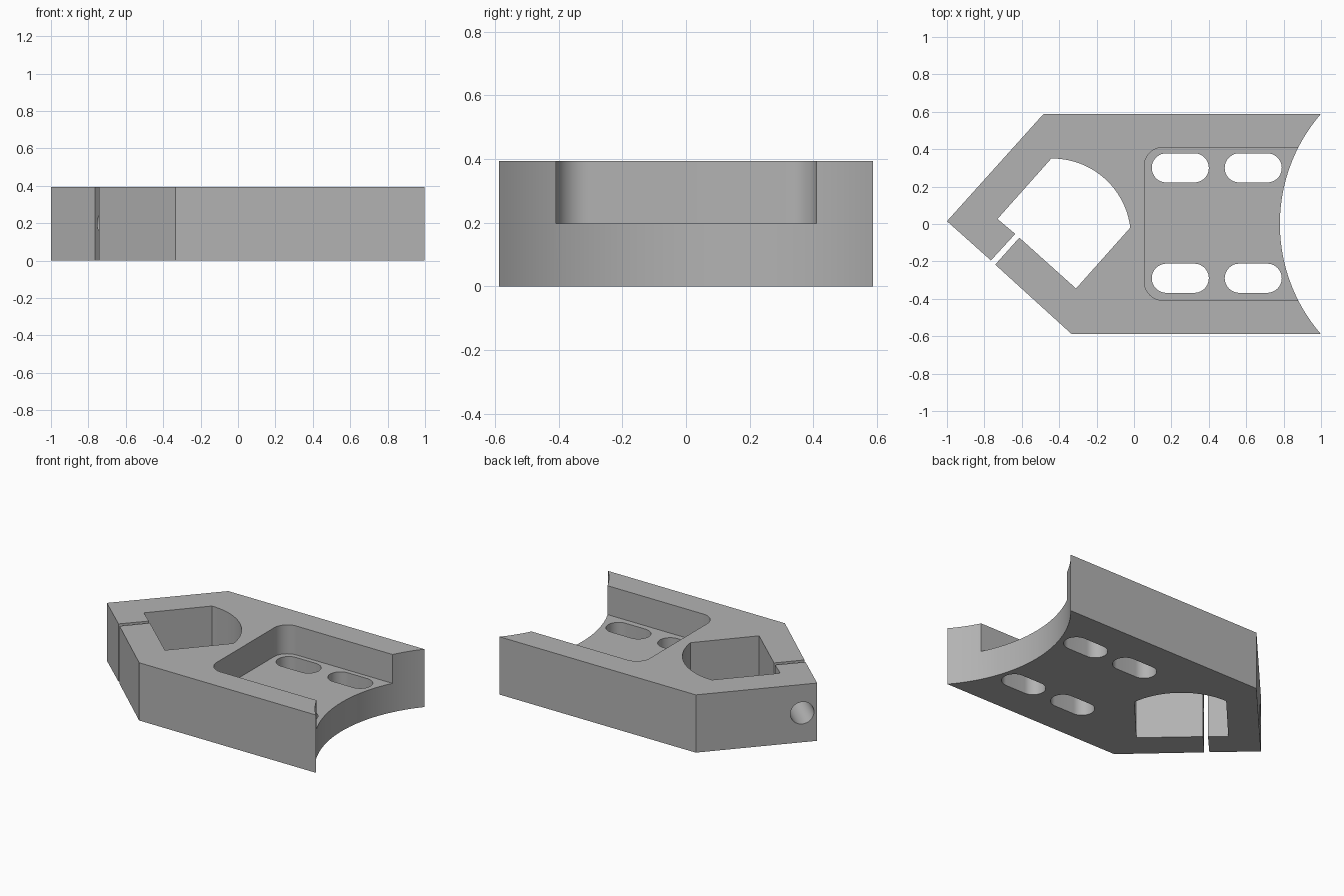
import bpy, bmesh
from math import cos, sin, radians, pi
from mathutils import Vector

if "Cube" in bpy.data.objects:
    bpy.data.objects.remove(bpy.data.objects["Cube"], do_unlink=True)

HEIGHT = 0.394
FLOOR = 0.197

grey = bpy.data.materials.new("plain grey")
grey.use_nodes = True
grey.diffuse_color = (0.45, 0.45, 0.45, 1)
grey.node_tree.nodes["Principled BSDF"].inputs["Base Color"].default_value = (0.45, 0.45, 0.45, 1)


def arc(cx, cy, r, start, end, steps):
    """Points on an arc, angles in degrees."""
    angles = [radians(start + (end - start) * i / steps) for i in range(steps + 1)]
    return [(cx + r * cos(a), cy + r * sin(a)) for a in angles]


def prism(name, points, low, high):
    """Extrude a closed outline from low to high."""
    bm = bmesh.new()
    base = bm.faces.new([bm.verts.new((x, y, low)) for x, y in points])
    top = bmesh.ops.extrude_face_region(bm, geom=[base])["geom"]
    bmesh.ops.translate(bm, vec=(0, 0, high - low),
                        verts=[v for v in top if isinstance(v, bmesh.types.BMVert)])
    bmesh.ops.recalc_face_normals(bm, faces=bm.faces)
    mesh = bpy.data.meshes.new(name)
    bm.to_mesh(mesh)
    bm.free()
    obj = bpy.data.objects.new(name, mesh)
    bpy.context.collection.objects.link(obj)
    mesh.materials.append(grey)
    return obj


def rounded_box(x0, x1, y0, y1, r):
    """Outline of a rectangle with round corners."""
    return (arc(x1 - r, y1 - r, r, 0, 90, 12) + arc(x0 + r, y1 - r, r, 90, 180, 12)
            + arc(x0 + r, y0 + r, r, 180, 270, 12) + arc(x1 - r, y0 + r, r, 270, 360, 12))


def cut(body, cutter):
    """Subtract the cutter from the body and discard it."""
    mod = body.modifiers.new("cut", "BOOLEAN")
    mod.operation = "DIFFERENCE"
    mod.solver = "EXACT"
    mod.object = cutter
    bpy.context.view_layer.objects.active = body
    bpy.ops.object.modifier_apply(modifier=mod.name)
    bpy.data.objects.remove(cutter, do_unlink=True)


# Clamp body: outer edge with concave end, then the split and inner opening
outline = [(-0.765, -0.195), (-1, 0.015), (-0.485, 0.587)]
outline += arc(1.68, 0, 0.9, 139.3, 220.7, 48)
outline += [(-0.335, -0.587), (-0.742, -0.217), (-0.613, -0.073), (-0.31, -0.345)]
outline += arc(-0.437, -0.07, 0.42, 6.9, 90.7, 32)
outline += [(-0.73, 0.027), (-0.635, -0.053)]
body = prism("clamp_body", outline, 0, HEIGHT)

# Recessed tray, open at the concave end
cut(body, prism("tray_cutter", rounded_box(0.055, 1.4, -0.408, 0.41, 0.1), FLOOR, HEIGHT + 0.1))

# Four mounting slots through the tray floor
for x in (0.095, 0.485):
    for y in (-0.29, 0.3):
        slot = rounded_box(x, x + 0.305, y - 0.078, y + 0.078, 0.0779)
        cut(body, prism("slot_cutter", slot, -0.1, HEIGHT))

# Clamping screw hole, drilled across the split
along = Vector((0.745, -0.667, 0)).normalized()
depth = 0.55
bore = prism("bore_cutter", arc(0, 0, 0.075, 0, 352.5, 47), -0.1, depth)
bore.rotation_mode = "QUATERNION"
bore.rotation_quaternion = along.to_track_quat("Z", "Y")
bore.location = (-0.937, 0.086, 0.2)
bpy.context.view_layer.update()
cut(body, bore)

# Smooth curved walls, crisp edges
bpy.ops.object.select_all(action="DESELECT")
body.select_set(True)
bpy.context.view_layer.objects.active = body
bpy.ops.object.shade_smooth_by_angle(angle=radians(30))
